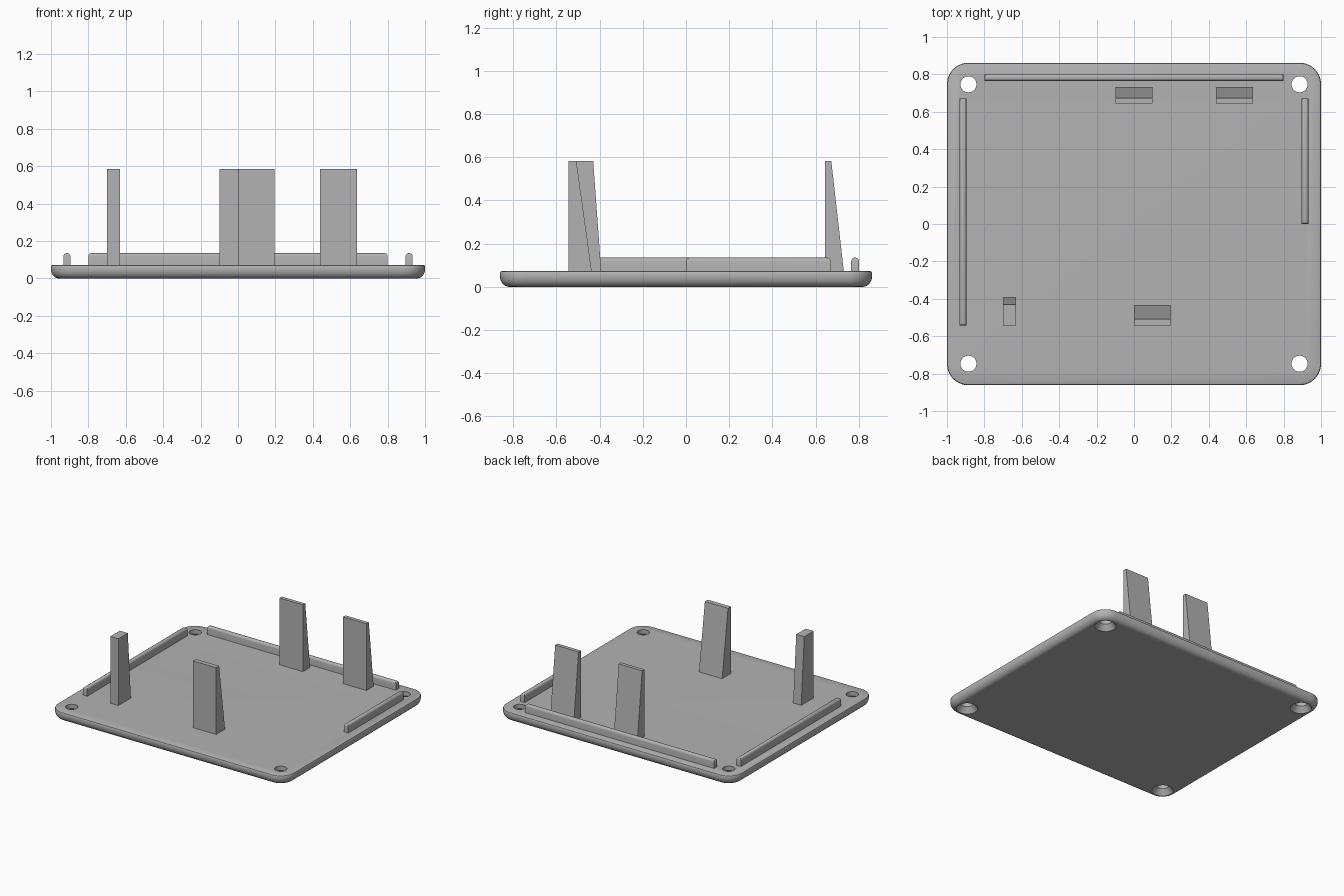
import bpy, bmesh, math
from mathutils import Vector

if "Cube" in bpy.data.objects:
    bpy.data.objects.remove(bpy.data.objects["Cube"], do_unlink=True)

GREY = (0.45, 0.45, 0.45, 1)
mat = bpy.data.materials.new("plain grey")
mat.use_nodes = True
mat.diffuse_color = GREY
mat.node_tree.nodes["Principled BSDF"].inputs["Base Color"].default_value = GREY

HX, HY, TOP, CORNER = 1.0, 0.862, 0.073, 0.115
POST_TOP, RAIL_TOP = 0.584, 0.135
EMBED = 0.01  # depth to which parts sink into the plate


def finish(bm, name):
    bmesh.ops.recalc_face_normals(bm, faces=bm.faces)
    mesh = bpy.data.meshes.new(name)
    bm.to_mesh(mesh)
    bm.free()
    mesh.materials.append(mat)
    obj = bpy.data.objects.new(name, mesh)
    bpy.context.collection.objects.link(obj)
    return obj


def smooth(obj):
    bpy.ops.object.select_all(action="DESELECT")
    obj.select_set(True)
    bpy.context.view_layer.objects.active = obj
    bpy.ops.object.shade_smooth_by_angle(angle=math.radians(35))


def loft(bm, rings):
    """Skin a list of equal point rings and cap both ends."""
    loops = [[bm.verts.new(p) for p in ring] for ring in rings]
    n = len(loops[0])
    for a, b in zip(loops, loops[1:]):
        for i in range(n):
            j = (i + 1) % n
            bm.faces.new((a[i], a[j], b[j], b[i]))
    bm.faces.new(loops[0][::-1])
    bm.faces.new(loops[-1])


def rounded_rect(inset, z, steps=10):
    """Outline with concentric round corners."""
    ring = []
    for k, (sx, sy) in enumerate(((1, 1), (-1, 1), (-1, -1), (1, -1))):
        for s in range(steps + 1):
            a = math.pi / 2 * (k + s / steps)
            r = CORNER - inset
            ring.append((sx * (HX - CORNER) + r * math.cos(a),
                         sy * (HY - CORNER) + r * math.sin(a), z))
    return ring


def circle(x, y, r, z, n=32):
    return [(x + r * math.cos(2 * math.pi * i / n),
             y + r * math.sin(2 * math.pi * i / n), z) for i in range(n)]


# Base plate: rounded lower edge and a fine break on the upper edge
profile = []
for i in range(7):
    a = math.pi / 2 * i / 6
    profile.append((0.042 * (1 - math.sin(a)), 0.05 * (1 - math.cos(a))))
profile += [(0, TOP - 0.01), (0.003, TOP - 0.003), (0.01, TOP)]
bm = bmesh.new()
loft(bm, [rounded_rect(inset, z) for inset, z in profile])
plate = finish(bm, "base_plate")

# Countersunk screw holes, concentric with the corners
bm = bmesh.new()
for sx in (-1, 1):
    for sy in (-1, 1):
        x, y = sx * (HX - CORNER), sy * (HY - CORNER)
        loft(bm, [circle(x, y, r, z) for r, z in
                  ((0.083, -0.01), (0.075, 0), (0.043, 0.04), (0.043, 0.1))])
cutter = finish(bm, "screw_hole_cutter")
cutter.hide_render = True
mod = plate.modifiers.new("screw_holes", "BOOLEAN")
mod.operation, mod.solver, mod.object = "DIFFERENCE", "EXACT", cutter
bpy.context.view_layer.objects.active = plate
bpy.ops.object.modifier_apply(modifier=mod.name)
bpy.data.objects.remove(cutter, do_unlink=True)
smooth(plate)


# Locating rails with rounded tops
def rail(name, x0, x1, y0, y1):
    bm = bmesh.new()
    bmesh.ops.create_cube(bm, size=1)
    for v in bm.verts:
        v.co = Vector((x1 if v.co.x > 0 else x0, y1 if v.co.y > 0 else y0,
                       RAIL_TOP if v.co.z > 0 else TOP - EMBED))
    edges = [e for e in bm.edges if all(v.co.z > TOP for v in e.verts)]
    bmesh.ops.bevel(bm, geom=edges, offset=0.016, segments=4, profile=0.5,
                    affect="EDGES")
    smooth(finish(bm, name))


rail("right_rail", -0.933, -0.896, -0.543, 0.67)
rail("left_rail", 0.896, 0.933, 0, 0.67)
rail("back_rail", -0.8, 0.8, 0.765, 0.802)


# Support posts: upright front, sloping back
def post(name, x0, x1, front, back_top, back_low):
    sink = EMBED * (back_low - back_top) / (POST_TOP - TOP)
    side = [(front, TOP - EMBED), (back_low + sink, TOP - EMBED),
            (back_top, POST_TOP), (front, POST_TOP)]
    bm = bmesh.new()
    loft(bm, [[(x, y, z) for y, z in side] for x in (x0, x1)])
    finish(bm, name)


post("back_post_middle", -0.1, 0.098, 0.645, 0.673, 0.731)
post("back_post_left", 0.438, 0.636, 0.645, 0.673, 0.731)
post("front_post_middle", 0, 0.196, -0.544, -0.508, -0.437)
post("front_post_right", -0.7, -0.632, -0.544, -0.43, -0.393)
